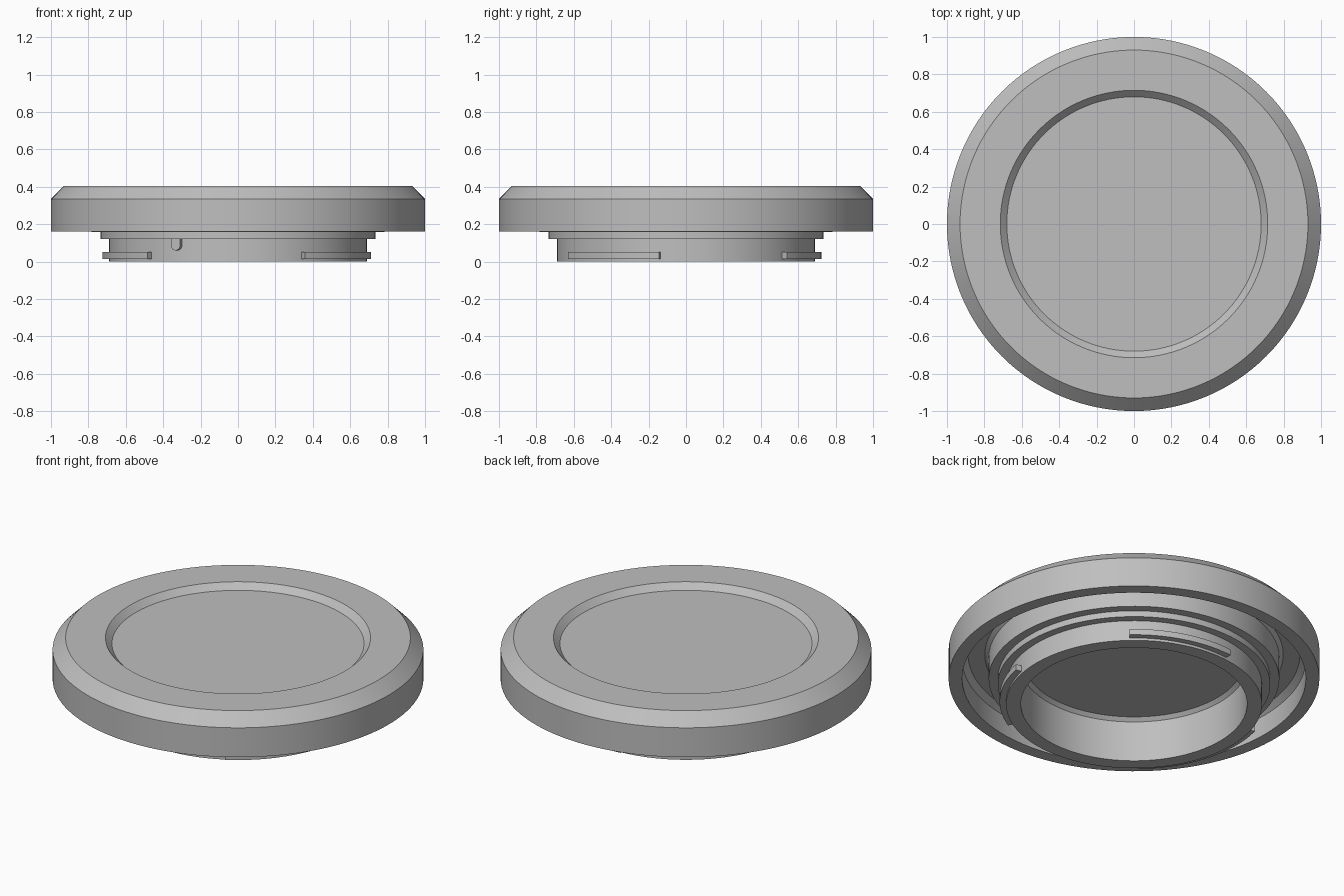
import bpy, bmesh
from math import cos, sin, pi, radians
from mathutils import Matrix, Vector

if "Cube" in bpy.data.objects:
    bpy.data.objects.remove(bpy.data.objects["Cube"])

grey = bpy.data.materials.new("light_grey_plastic")
grey.use_nodes = True
grey.diffuse_color = (0.52, 0.52, 0.52, 1)
grey.node_tree.nodes["Principled BSDF"].inputs["Base Color"].default_value = (0.52, 0.52, 0.52, 1)


def finish(name, bm):
    """Turn a bmesh into a shaded, coloured object."""
    bmesh.ops.remove_doubles(bm, verts=bm.verts, dist=1e-5)
    bmesh.ops.recalc_face_normals(bm, faces=bm.faces)
    mesh = bpy.data.meshes.new(name)
    bm.to_mesh(mesh)
    bm.free()
    mesh.materials.append(grey)
    ob = bpy.data.objects.new(name, mesh)
    bpy.context.collection.objects.link(ob)
    bpy.ops.object.select_all(action='DESELECT')
    ob.select_set(True)
    bpy.context.view_layer.objects.active = ob
    bpy.ops.object.shade_smooth_by_angle(angle=radians(25))
    return ob


def sweep(name, profile, start, end, steps, closed_profile):
    """Sweep an (r, z) profile around z; cap the ends of a partial sweep."""
    bm = bmesh.new()
    rings = []
    for i in range(steps + 1):
        a = radians(start + (end - start) * i / steps)
        rings.append([bm.verts.new((r * cos(a), r * sin(a), z)) for r, z in profile])
    n = len(profile)
    for r0, r1 in zip(rings, rings[1:]):
        for j in range(n if closed_profile else n - 1):
            k = (j + 1) % n
            bm.faces.new((r0[j], r1[j], r1[k], r0[k]))
    if closed_profile:
        bm.faces.new(rings[0])
        bm.faces.new(rings[-1])
    else:
        # Flat discs close the centre of the top floor and the inner ceiling
        for j in (0, n - 1):
            bm.faces.new([ring[j] for ring in rings[:-1]])
    return finish(name, bm)


# Cap body: recessed top, chamfered rim, underside groove, stepped collar, tube
body = [(0.68, 0.37), (0.715, 0.405), (0.93, 0.405), (1.0, 0.335), (1.0, 0.16),
        (0.927, 0.16), (0.927, 0.28), (0.895, 0.31), (0.805, 0.31), (0.784, 0.29),
        (0.784, 0.158), (0.735, 0.158), (0.735, 0.122), (0.69, 0.122), (0.69, 0.0),
        (0.61, 0.0), (0.61, 0.242), (0.59, 0.262)]
sweep("cap_body", body, 0, 360, 128, False)

# Three bayonet lugs around the tube
lug = [(0.68, 0.015), (0.725, 0.015), (0.725, 0.05), (0.68, 0.05)]
for i, (start, end) in enumerate([(-60.5, -11.5), (48, 96), (166, 228)]):
    sweep(f"bayonet_lug_{i + 1}", lug, start, end, 20, True)

# Locating peg under the collar: round-bottomed plate pointing outwards
bm = bmesh.new()
half, low = 0.028, 0.088
outline = [(half, 0.125)]
outline += [(half * cos(a), low - half * sin(a)) for a in (pi * i / 12 for i in range(13))]
outline.append((-half, 0.125))
face = bm.faces.new([bm.verts.new((0.68, y, z)) for y, z in outline])
new = bmesh.ops.extrude_face_region(bm, geom=[face])["geom"]
bmesh.ops.translate(bm, vec=Vector((0.032, 0, 0)),
                    verts=[v for v in new if isinstance(v, bmesh.types.BMVert)])
bmesh.ops.transform(bm, matrix=Matrix.Rotation(radians(-118), 4, 'Z'), verts=bm.verts)
finish("locating_peg", bm)
